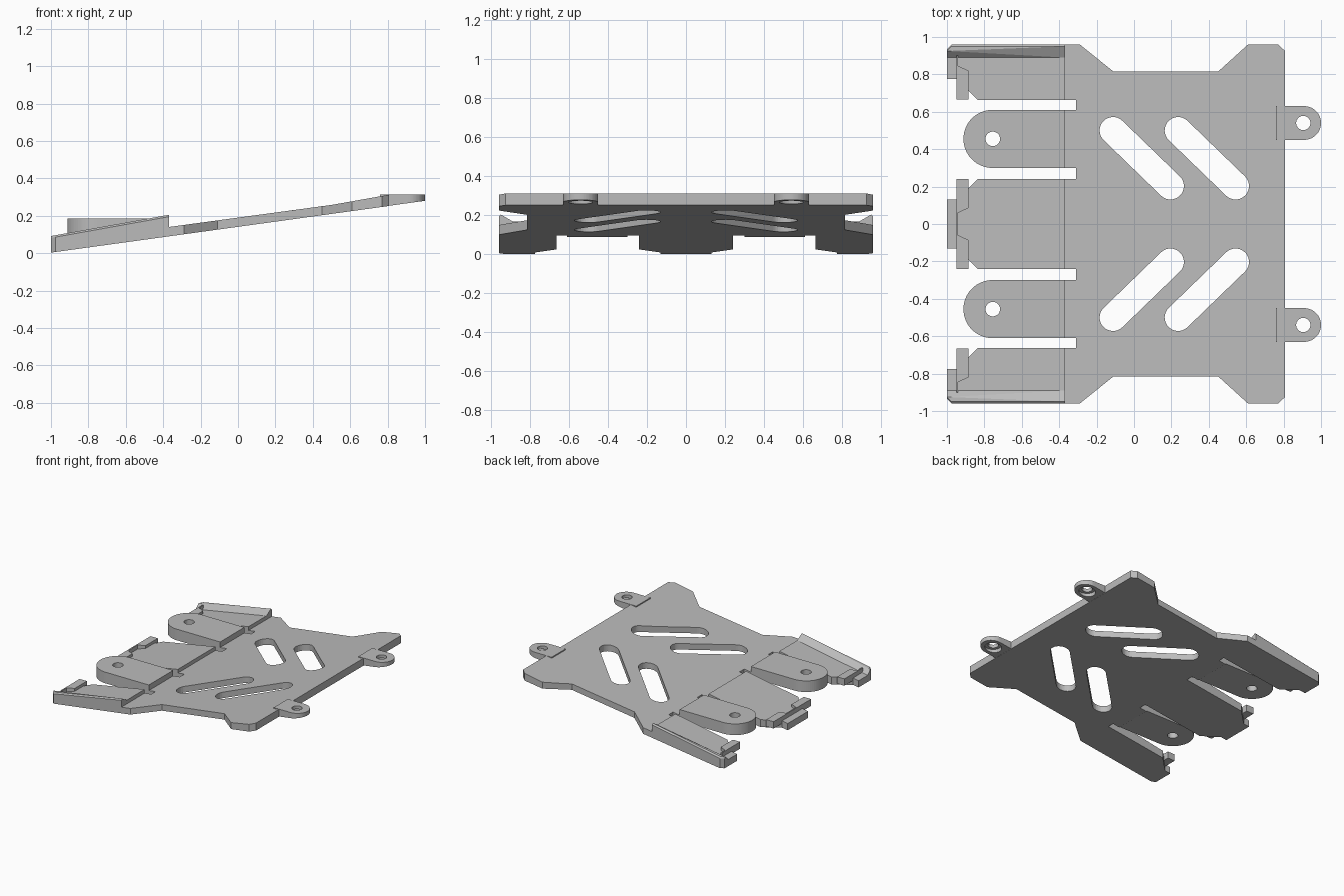
import bpy, bmesh, math

if "Cube" in bpy.data.objects:
    bpy.data.objects.remove(bpy.data.objects["Cube"])

grey = bpy.data.materials.new("plain_grey")
grey.diffuse_color = (0.5, 0.5, 0.5, 1)
grey.use_nodes = True
grey.node_tree.nodes["Principled BSDF"].inputs["Base Color"].default_value = grey.diffuse_color


def under(x):          # sloping underside
    return 0.003 + 0.138 * (x + 1)


def plate_top(x):      # main plate, slightly thicker toward the high end
    return 0.14 + 0.1356 * (x + 0.37) if x < 0.5 else 0.258 + 0.177 * (x - 0.5)


def finger_top(x):
    return 0.17 + 0.18 * (x + 0.37)


def finish(name, bm):
    bmesh.ops.recalc_face_normals(bm, faces=bm.faces)
    me = bpy.data.meshes.new(name)
    bm.to_mesh(me)
    bm.free()
    ob = bpy.data.objects.new(name, me)
    me.materials.append(grey)
    bpy.context.collection.objects.link(ob)
    return ob


def slab(name, outline, bottom, top, cut_x=None):
    """Prism over an xy outline; bottom and top are heights as functions of x."""
    bm = bmesh.new()
    face = bm.faces.new([bm.verts.new((x, y, 0)) for x, y in outline])
    ext = bmesh.ops.extrude_face_region(bm, geom=[face])
    for v in ext["geom"]:
        if isinstance(v, bmesh.types.BMVert):
            v.co.z = 1
    if cut_x is not None:
        bmesh.ops.bisect_plane(bm, geom=bm.verts[:] + bm.edges[:] + bm.faces[:],
                               plane_co=(cut_x, 0, 0), plane_no=(1, 0, 0))
    for v in bm.verts:
        v.co.z = top(v.co.x) if v.co.z > 0.5 else bottom(v.co.x)
    return finish(name, bm)


def flat(z):
    return lambda x: z


def capsule(a, b, r, n=16):
    """Outline of a rounded slot from a to b."""
    ang = math.atan2(b[1] - a[1], b[0] - a[0])
    pts = []
    for c, start in ((b, ang - math.pi / 2), (a, ang + math.pi / 2)):
        for i in range(n + 1):
            t = start + math.pi * i / n
            pts.append((c[0] + r * math.cos(t), c[1] + r * math.sin(t)))
    return pts


def circle(x, y, r, n=32):
    return [(x + r * math.cos(2 * math.pi * i / n), y + r * math.sin(2 * math.pi * i / n))
            for i in range(n)]


def cut(ob, outline, z0=-1, z1=1):
    cutter = slab("cutter", outline, flat(z0), flat(z1))
    mod = ob.modifiers.new("cut", "BOOLEAN")
    mod.operation, mod.solver, mod.object = "DIFFERENCE", "EXACT", cutter
    bpy.context.view_layer.objects.active = ob
    bpy.ops.object.modifier_apply(modifier=mod.name)
    bpy.data.objects.remove(cutter)


def flip(pts, s):
    return [(x, s * y) for x, y in pts]


# Main waisted plate
half = [(-0.37, 0.96), (-0.29, 0.96), (-0.11, 0.815), (0.45, 0.815),
        (0.61, 0.96), (0.77, 0.96), (0.808, 0.925)]
plate = slab("main_plate", half + flip(half[::-1], -1), under, plate_top, 0.5)
for s in (1, -1):
    # diagonal slots
    for dx in (0, 0.348):
        cut(plate, flip(capsule((-0.112 + dx, 0.5), (0.195 + dx, 0.203), 0.072), s))
    # gaps beside the mounting tongues
    for y0, y1 in ((0.24, 0.30), (0.61, 0.663)):
        cut(plate, flip([(-0.5, y0), (-0.31, y0), (-0.31, y1), (-0.5, y1)], s))

# Centre finger and its raised clip
arm = [(-0.37, 0.24), (-0.835, 0.24), (-0.95, 0.13), (-1, 0.13)]
slab("centre_finger", arm + flip(arm[::-1], -1), under, finger_top)
hook = [(-0.95, 0.24), (-0.885, 0.24), (-0.885, 0.085), (-0.94, 0.06)]
slab("centre_clip", hook + flip(hook[::-1], -1), flat(0.045), flat(0.1))

for s, side in ((1, "back"), (-1, "front")):
    # Outer finger, clip and sloped edge rim
    slab(side + "_finger", flip([(-0.37, 0.96), (-0.975, 0.96), (-1, 0.935), (-1, 0.775),
                                 (-0.95, 0.775), (-0.835, 0.663), (-0.37, 0.663)], s),
         under, finger_top)
    slab(side + "_clip", flip([(-0.95, 0.665), (-0.885, 0.665), (-0.885, 0.82),
                               (-0.94, 0.845), (-0.94, 0.9), (-0.95, 0.9)], s),
         flat(0.045), flat(0.1))
    bm = bmesh.new()
    for x, inset in ((-1, 0.025), (-0.975, 0), (-0.37, 0)):
        for y, dz in ((0.89, -0.005), (0.89, 0), (0.95 - inset, 0.035),
                      (0.96 - inset, 0.025), (0.96 - inset, -0.005)):
            bm.verts.new((x, s * y, finger_top(x) + dz))
    bmesh.ops.convex_hull(bm, input=bm.verts)
    finish(side + "_rim", bm)

    # Level mounting tongue with a hole
    y = 0.455 * s
    arc = [(-0.757 - 0.155 * math.sin(math.pi * i / 32), y + 0.155 * math.cos(math.pi * i / 32))
           for i in range(33)]
    tongue = slab(side + "_tongue", arc + [(-0.37, y - 0.155), (-0.37, y + 0.155)],
                  flat(0.095), flat(0.185))
    cut(tongue, circle(-0.755, y, 0.039))

    # Screw ear with a counterbore below
    y = 0.54 * s
    arc = [(0.91 + 0.09 * math.sin(math.pi * i / 32), y + 0.09 * math.cos(math.pi * i / 32))
           for i in range(33)]
    ear = slab(side + "_screw_ear", arc + [(0.76, y - 0.09), (0.76, y + 0.09)],
               lambda x: under(x) + 0.001, flat(0.313))
    cut(ear, circle(0.905, y, 0.038))
    cut(ear, circle(0.905, y, 0.062), 0.1, 0.287)
